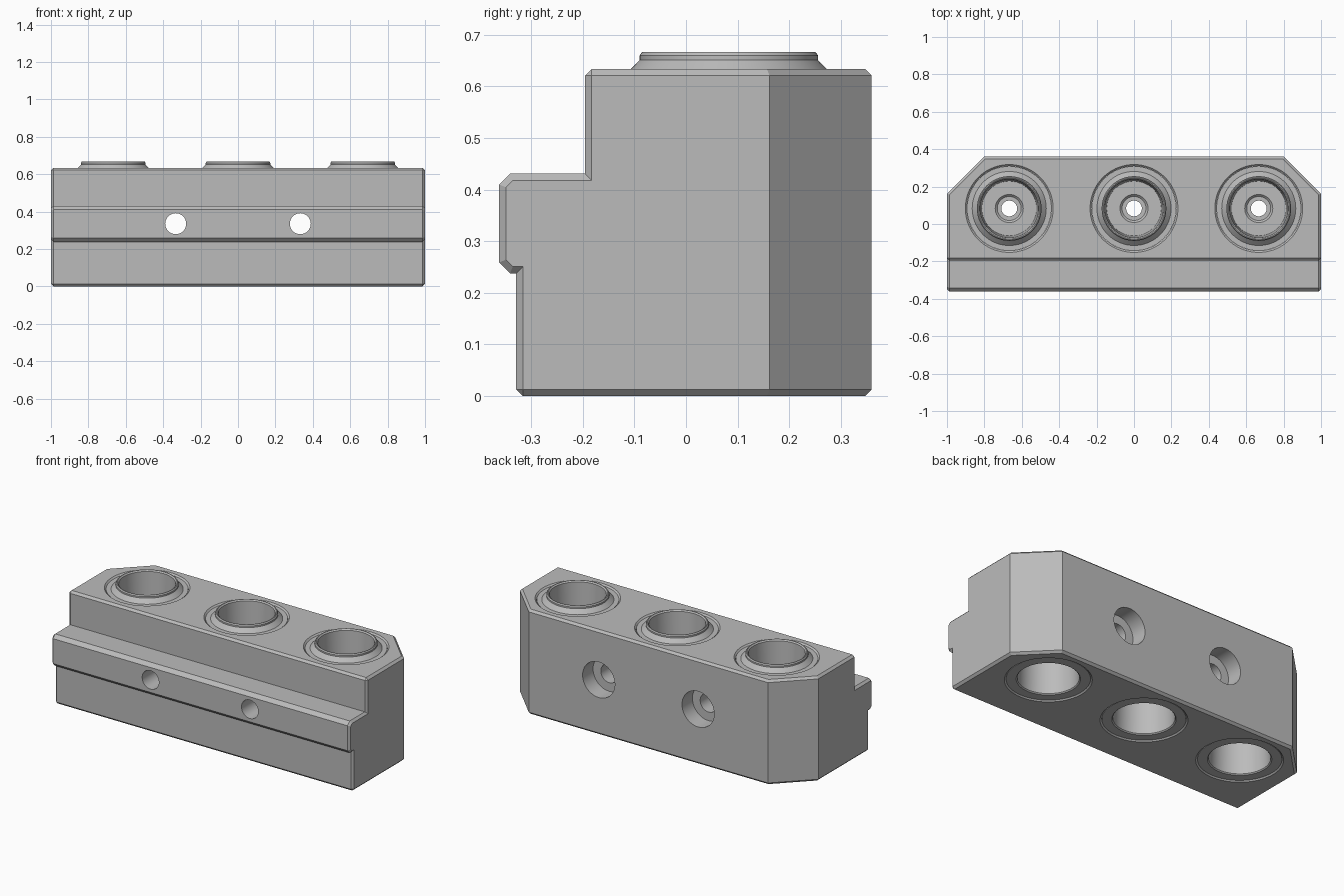
import bpy
import bmesh
import math
from mathutils import Matrix, Vector

if "Cube" in bpy.data.objects:
    bpy.data.objects.remove(bpy.data.objects["Cube"])

steel = bpy.data.materials.new("steel grey")
steel.use_nodes = True
GREY = (0.5, 0.5, 0.5, 1)
steel.diffuse_color = GREY
steel.node_tree.nodes["Principled BSDF"].inputs["Base Color"].default_value = GREY

BORES = (-0.667, 0, 0.667)
BORE_Y = 0.083
TOP = 0.634


def to_object(bm, name):
    bmesh.ops.recalc_face_normals(bm, faces=bm.faces)
    mesh = bpy.data.meshes.new(name)
    bm.to_mesh(mesh)
    bm.free()
    mesh.materials.append(steel)
    ob = bpy.data.objects.new(name, mesh)
    bpy.context.collection.objects.link(ob)
    return ob


def lathe(name, profile, matrix, steps=72):
    """Revolve a closed (radius, height) loop; zero radii close on the axis."""
    bm = bmesh.new()
    verts = [bm.verts.new((r, 0, z)) for r, z in profile]
    edges = [bm.edges.new((v, verts[(i + 1) % len(verts)])) for i, v in enumerate(verts)]
    bmesh.ops.spin(bm, geom=verts + edges, cent=(0, 0, 0), axis=(0, 0, 1),
                   angle=math.tau, steps=steps, use_merge=True)
    bmesh.ops.remove_doubles(bm, verts=bm.verts, dist=1e-5)
    bmesh.ops.dissolve_degenerate(bm, edges=bm.edges, dist=1e-5)
    loose = [e for e in bm.edges if not e.link_faces]
    bmesh.ops.delete(bm, geom=loose, context="EDGES")
    bm.transform(matrix)
    return to_object(bm, name)


def activate(ob):
    bpy.ops.object.select_all(action="DESELECT")
    ob.select_set(True)
    bpy.context.view_layer.objects.active = ob


def cut(target, cutter):
    mod = target.modifiers.new("cut", "BOOLEAN")
    mod.operation = "DIFFERENCE"
    mod.solver = "EXACT"
    mod.object = cutter
    activate(target)
    bpy.ops.object.modifier_apply(modifier=mod.name)
    bpy.data.objects.remove(cutter)


def smooth(ob):
    activate(ob)
    bpy.ops.object.shade_smooth_by_angle(angle=math.radians(25))


# Stepped block with a front lip
bm = bmesh.new()
section = [(-0.329, 0), (-0.329, 0.238), (-0.341, 0.238), (-0.362, 0.259), (-0.362, 0.41),
           (-0.341, 0.431), (-0.196, 0.431), (-0.196, TOP), (0.36, TOP), (0.36, 0)]
face = bm.faces.new([bm.verts.new((-1, y, z)) for y, z in section])
grown = bmesh.ops.extrude_face_region(bm, geom=[face])["geom"]
bmesh.ops.translate(bm, vec=(2, 0, 0), verts=[g for g in grown if isinstance(g, bmesh.types.BMVert)])

# Diagonal rear corners
for side in (-1, 1):
    cutgeo = bmesh.ops.bisect_plane(bm, geom=bm.verts[:] + bm.edges[:] + bm.faces[:],
                                    plane_co=(side, 0.162, 0), plane_no=(side, 1, 0),
                                    clear_outer=True)["geom_cut"]
    bmesh.ops.contextual_create(bm, geom=[g for g in cutgeo if isinstance(g, bmesh.types.BMEdge)])
bmesh.ops.recalc_face_normals(bm, faces=bm.faces)

# Chamfer every square outer edge
sharp = [e for e in bm.edges if e.is_manifold and e.is_convex and e.calc_face_angle() > 1.2]
bmesh.ops.bevel(bm, geom=sharp, offset=0.013, offset_type="OFFSET", segments=1,
                profile=0.5, affect="EDGES", clamp_overlap=False)
block = to_object(bm, "stepped_block")

# Seats for the bushings, countersunk at both ends
for x in BORES:
    seat = [(0, -0.02), (0.255, -0.02), (0.226, 0.009), (0.226, TOP - 0.009),
            (0.255, TOP + 0.02), (0, TOP + 0.02)]
    cut(block, lathe("seat_cutter", seat, Matrix.Translation((x, BORE_Y, 0))))

# Cross bolt holes, counterbored from the rear
for x in (-0.333, 0.333):
    bolt = [(0, -0.5), (0.056, -0.5), (0.056, 0.26), (0.108, 0.26), (0.108, 0.5), (0, 0.5)]
    turn = Matrix.Translation((x, 0, 0.335)) @ Matrix.Rotation(-math.pi / 2, 4, "X")
    cut(block, lathe("bolt_cutter", bolt, turn, 48))
smooth(block)

# Bushings with a raised collar, a bore from each end and a pierced web between
bushing = [(0.2255, 0.006), (0.2255, 0.626), (0.198, 0.626), (0.173, 0.651), (0.173, 0.66),
           (0.168, 0.667), (0.163, 0.667), (0.156, 0.66), (0.146, 0.36), (0.075, 0.36),
           (0.064, 0.349), (0.042, 0.349), (0.042, 0.25), (0.16, 0.25),
           (0.166, 0.012), (0.172, 0.006)]
for name, x in zip(("right", "middle", "left"), BORES):
    smooth(lathe(name + "_bushing", bushing, Matrix.Translation((x, BORE_Y, 0))))
